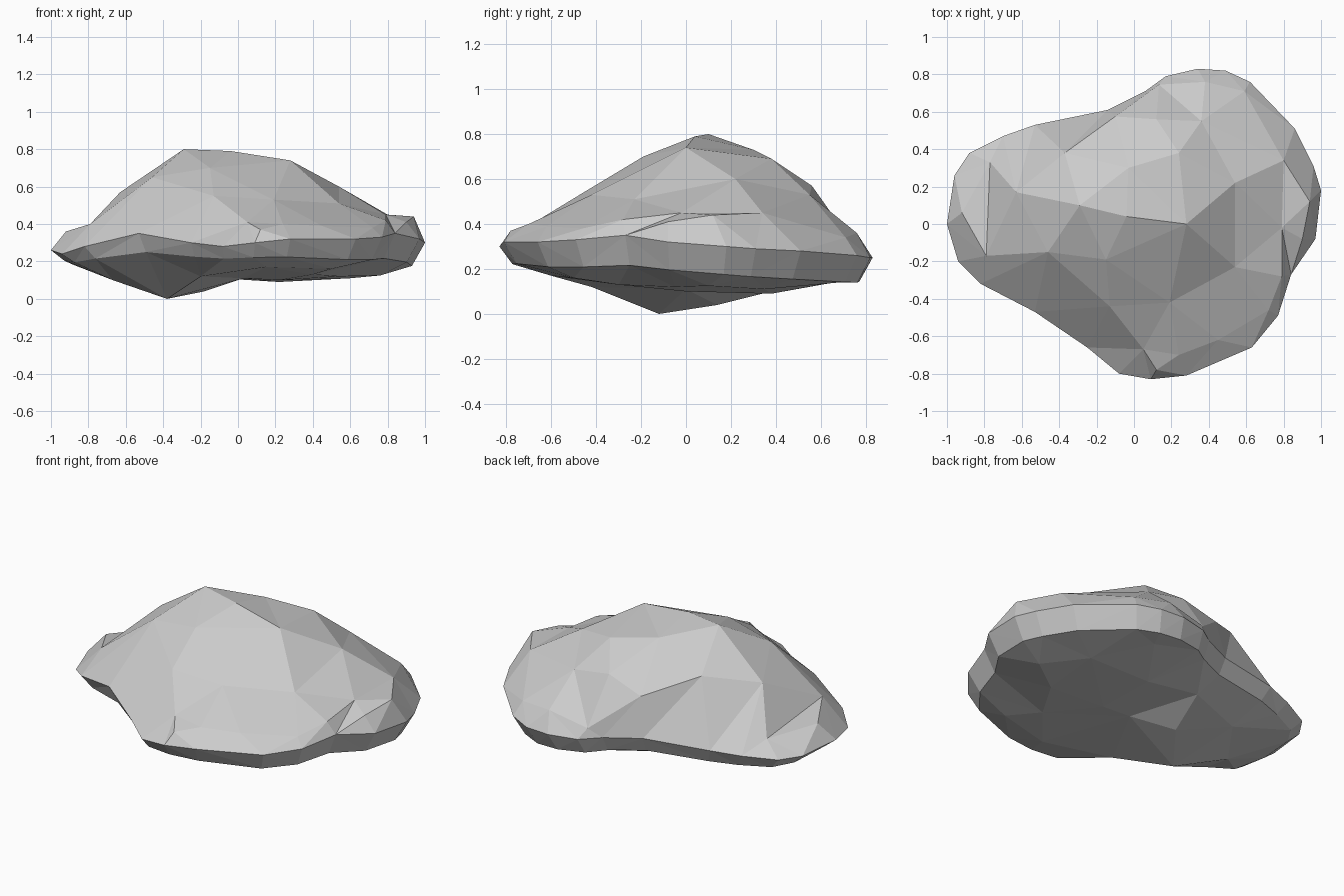
import bpy, bmesh
from mathutils import Vector
from mathutils.geometry import delaunay_2d_cdt

# Widest outline of the rock, seen from above (x, y, height)
RIM = [(1.0, .18, .30), (.97, -.08, .32), (.84, -.27, .35), (.77, -.49, .33), (.63, -.66, .32),
       (.28, -.81, .32), (.09, -.83, .30), (-.08, -.80, .28), (-.25, -.66, .30), (-.53, -.47, .35),
       (-.82, -.32, .28), (-.94, -.20, .24), (-1.0, 0, .26), (-.96, .26, .25), (-.88, .38, .25),
       (-.70, .47, .26), (-.53, .53, .27), (-.14, .61, .27), (.06, .71, .26), (.17, .79, .25),
       (.34, .83, .25), (.49, .82, .25), (.62, .76, .26), (.86, .51, .28), (.96, .31, .29)]

# Ridge and slope points of the crown; the first six carry the sharp creases
CROWN = [(-.37, .38, .62), (-.10, .575, .50), (.134, .745, .31), (-.79, -.17, .40), (-.77, .33, .33),
         (-.63, .17, .57),
         (-.29, .10, .80), (-.04, .04, .79), (.28, 0, .74), (.24, .38, .69), (-.15, -.19, .70),
         (-.46, -.15, .65), (-.03, .30, .73), (.36, .55, .53), (.12, .56, .57), (.54, .22, .60),
         (.54, -.23, .51), (-.13, -.44, .55), (.19, -.42, .53), (-.92, .06, .36),
         (.59, .71, .34), (.80, .34, .45), (.94, .12, .44), (.90, -.08, .41), (.79, -.02, .45),
         (.79, -.28, .42), (.72, -.46, .38), (.45, -.62, .39), (.24, -.70, .40),
         (.05, -.67, .41), (.12, -.78, .37), (.38, .76, .36)]
CREASES = [(0, 1), (1, 2), (3, 4), (4, 5)]

# Underside: a low foot left of centre and a shallow hollow belly
BELLY = [(-.38, -.12, 0), (-.18, .14, .04), (-.67, 0, .10), (.03, 0, .11), (.22, .38, .09),
         (.22, 0, .10), (.40, -.30, .13), (.60, .35, .11), (.76, .10, .125), (-.20, -.42, .12),
         (.15, -.60, .17), (.50, -.50, .16), (-.45, .30, .09), (.40, .65, .14), (-.10, .42, .11),
         (.55, -.05, .12)]

bm = bmesh.new()


def skin(inner, creases=()):
    """Facet the area within the rim through the given points."""
    pts = RIM + inner
    n = len(RIM)
    edges = [(i, (i + 1) % n) for i in range(n)]
    edges += [(n + a, n + b) for a, b in creases]
    flat = [Vector(p[:2]) for p in pts]
    co, _, faces, orig, _, _ = delaunay_2d_cdt(flat, edges, [], 1, 1e-5)
    verts = [bm.verts.new((c.x, c.y, pts[o[0]][2] if o else .3)) for c, o in zip(co, orig)]
    for f in faces:
        bm.faces.new([verts[i] for i in f])


# Tucked-in edge just below the rim
lower_edge = [(x * .93, y * .93, .5 * z + .075 - .04 * max(x, 0) - .05 * max(y, 0))
              for x, y, z in RIM]

skin(CROWN, CREASES)
skin(lower_edge + BELLY)
bmesh.ops.remove_doubles(bm, verts=bm.verts, dist=1e-4)
bmesh.ops.recalc_face_normals(bm, faces=bm.faces)

mesh = bpy.data.meshes.new("rock")
bm.to_mesh(mesh)
bm.free()
bpy.context.collection.objects.link(bpy.data.objects.new("rock", mesh))
